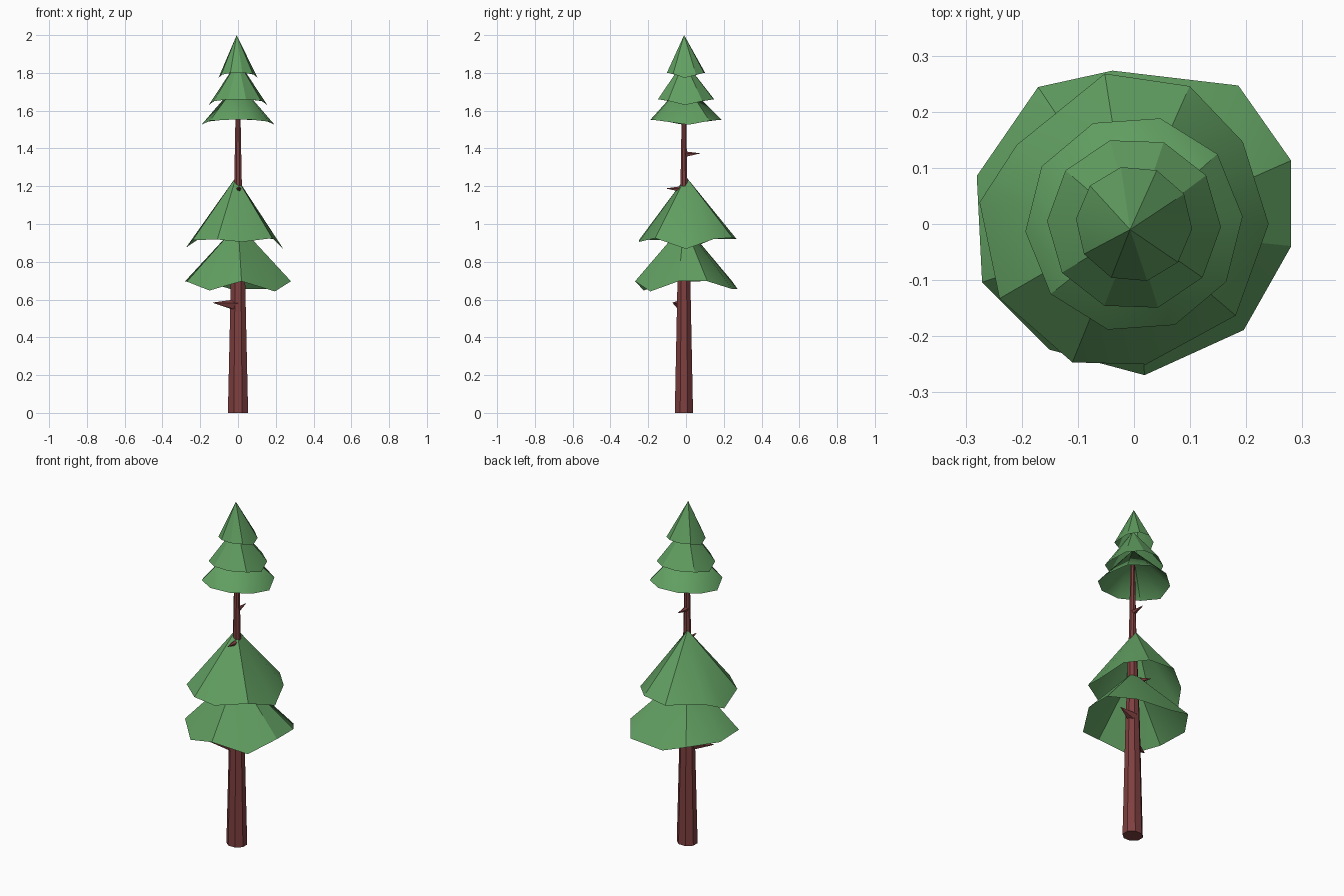
import bpy, bmesh, math
from mathutils import Vector

if "Cube" in bpy.data.objects:
    bpy.data.objects.remove(bpy.data.objects["Cube"])


def material(name, rgb):
    m = bpy.data.materials.new(name)
    m.diffuse_color = (*rgb, 1)
    m.use_nodes = True
    m.node_tree.nodes["Principled BSDF"].inputs["Base Color"].default_value = m.diffuse_color
    return m


GREEN = material("pine green", (0.12, 0.345, 0.12))
BROWN = material("red brown bark", (0.21, 0.05, 0.05))


def finish(name, bm, mat, angle=None):
    me = bpy.data.meshes.new(name)
    bm.to_mesh(me)
    bm.free()
    me.materials.append(mat)
    ob = bpy.data.objects.new(name, me)
    bpy.context.collection.objects.link(ob)
    if angle:
        bpy.ops.object.select_all(action='DESELECT')
        ob.select_set(True)
        bpy.context.view_layer.objects.active = ob
        bpy.ops.object.shade_smooth_by_angle(angle=math.radians(angle))
    return ob


def foliage(name, apex, rim):
    """Open cone skirt; rim holds (angle, radius, height) counter-clockwise."""
    bm = bmesh.new()
    top = bm.verts.new(apex)
    ring = [bm.verts.new((r * math.cos(math.radians(a)), r * math.sin(math.radians(a)), z))
            for a, r, z in rim]
    for i, v in enumerate(ring):
        bm.faces.new((top, v, ring[(i + 1) % len(ring)]))
    finish(name, bm, GREEN, 30)


def even_rim(radius, z, sag, phase):
    """Regular ten-point rim that droops at the left and right."""
    return [(a, radius, z - sag * abs(math.cos(math.radians(a))) ** 6)
            for a in (phase + 36 * i for i in range(10))]


# Two large, irregular lower tiers
foliage("foliage_bottom", (0, -0.01, 1.0), [
    (-159, .29, .695), (-124, .27, .648), (-86, .27, .697), (-44, .272, .643),
    (-8, .283, .697), (22, .302, .697), (53, .309, .655), (98, .276, .655),
    (125, .298, .697), (163, .293, .697)])
foliage("foliage_lower", (-0.01, 0, 1.25), [
    (-151, .274, .915), (-114, .27, .918), (-85, .251, .905), (-42, .244, .925),
    (0, .24, .868), (37, .243, .92), (68, .265, .928), (101, .273, .92),
    (146, .252, .92), (172, .278, .875)])

# Three small upper tiers
foliage("foliage_middle", (0, -0.01, 1.75), even_rim(.194, 1.552, .027, 4))
foliage("foliage_upper", (0, -0.01, 1.865), even_rim(.155, 1.66, .03, -2))
foliage("foliage_top", (-0.007, -0.01, 2.0), even_rim(.104, 1.8, .027, -5))

# Tapered trunk lofted from octagonal rings
bm = bmesh.new()
rings = []
for z, r in ((0, .058), (.7, .041), (1.25, .021), (1.6, .014), (1.8, .008)):
    rings.append([bm.verts.new((r * math.cos(math.pi * (i + .5) / 4),
                                r * .9 * math.sin(math.pi * (i + .5) / 4) - .011, z))
                  for i in range(8)])
for lo, hi in zip(rings, rings[1:]):
    for i in range(8):
        j = (i + 1) % 8
        bm.faces.new((lo[i], lo[j], hi[j], hi[i]))
bm.faces.new(rings[0][::-1])
bm.faces.new(rings[-1])
finish("trunk", bm, BROWN, 30)


# Broken branch stubs: short five-sided spikes rooted in the trunk
def stub(name, base, tip, radius):
    base, tip = Vector(base), Vector(tip)
    axis = tip - base
    bm = bmesh.new()
    bmesh.ops.create_cone(bm, cap_ends=True, segments=5, radius1=radius,
                          radius2=radius * .04, depth=axis.length)
    bmesh.ops.transform(bm, matrix=axis.to_track_quat('Z', 'Y').to_matrix().to_4x4(),
                        verts=bm.verts)
    bmesh.ops.translate(bm, vec=(base + tip) / 2, verts=bm.verts)
    finish(name, bm, BROWN)


stub("branch_stub_left", (-.01, -.02, .57), (-.132, -.07, .583), .032)
stub("branch_stub_front", (.004, -.005, 1.183), (.004, -.105, 1.188), .02)
stub("branch_stub_back", (0, -.01, 1.368), (0, .075, 1.374), .017)
stub("branch_stub_right", (.01, 0, .72), (.11, .02, .735), .032)
stub("branch_stub_inner", (-.01, 0, .95), (-.075, .05, .965), .022)
